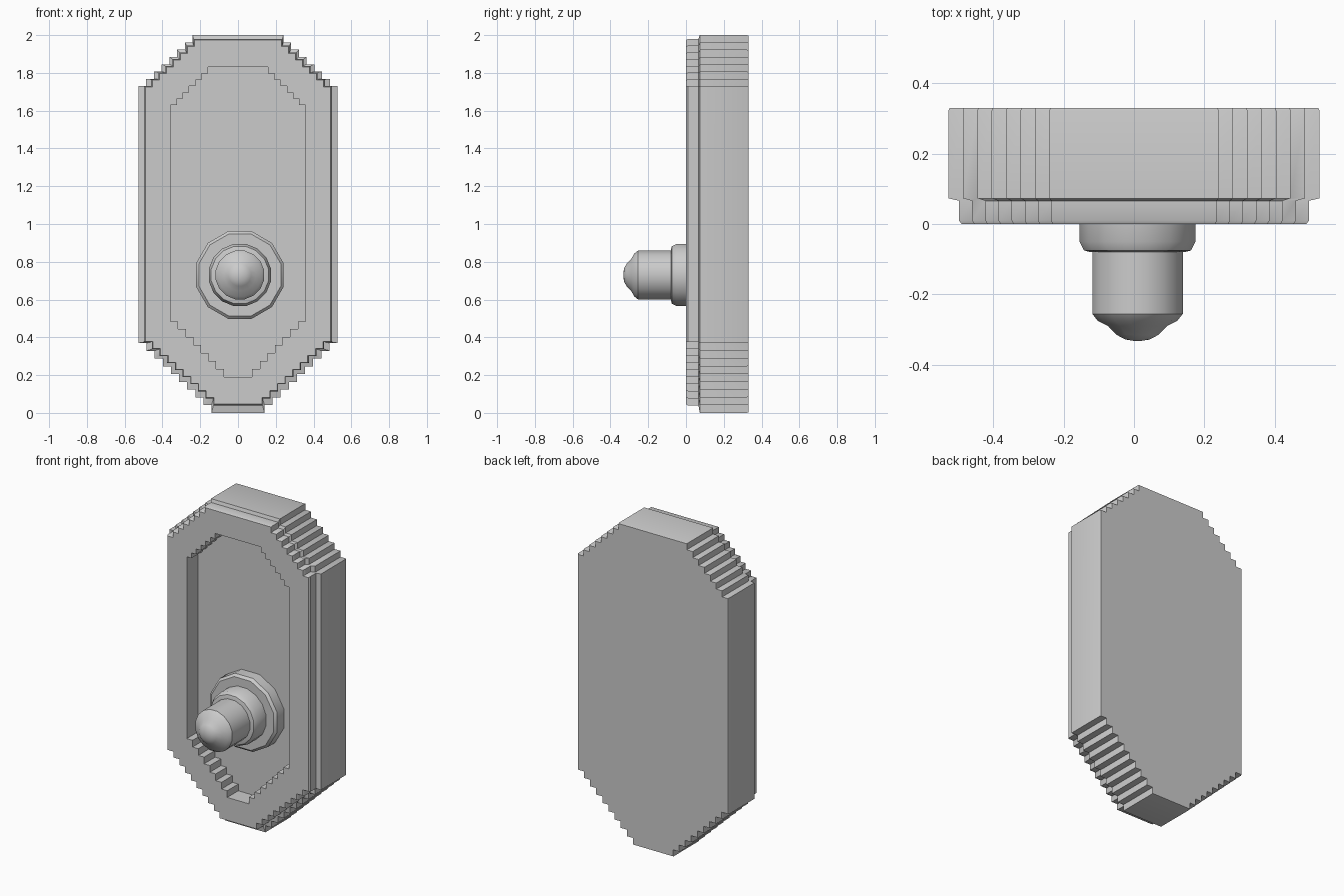
import bpy, bmesh, math
from mathutils import Matrix

cube = bpy.data.objects.get("Cube")
if cube:
    bpy.data.objects.remove(cube)

grey = bpy.data.materials.new("light grey")
grey.use_nodes = True
colour = (0.6, 0.6, 0.6, 1)
grey.diffuse_color = colour
grey.node_tree.nodes["Principled BSDF"].inputs["Base Color"].default_value = colour


def add_object(name, bm):
    bmesh.ops.recalc_face_normals(bm, faces=bm.faces)
    mesh = bpy.data.meshes.new(name)
    bm.to_mesh(mesh)
    bm.free()
    mesh.materials.append(grey)
    obj = bpy.data.objects.new(name, mesh)
    bpy.context.collection.objects.link(obj)
    bpy.ops.object.select_all(action="DESELECT")
    obj.select_set(True)
    bpy.context.view_layer.objects.active = obj
    bpy.ops.object.shade_smooth_by_angle(angle=math.radians(35))
    return obj


def stairs(start, end, steps):
    """Corner points of a staircase, rising first and then moving sideways."""
    (x0, z0), (x1, z1) = start, end
    points = [start]
    for i in range(steps):
        x = x0 + (x1 - x0) * i / steps
        z = z0 + (z1 - z0) * (i + 1) / steps
        points += [(x, z), (x + (x1 - x0) / steps, z)]
    return points


def outline(half, foot, bottom, low, high, top, head, low_steps, high_steps):
    """Mirrored eight-sided plaque outline with stepped diagonals."""
    right = stairs((foot, bottom), (half, low), low_steps)
    right += stairs((head, top), (half, high), high_steps)[::-1]
    return right + [(-x, z) for x, z in reversed(right)]


def loop(bm, points, y):
    return [bm.verts.new((x, y, z)) for x, z in points]


def bridge(bm, a, b):
    for i in range(len(a)):
        j = (i + 1) % len(a)
        bm.faces.new((a[i], a[j], b[j], b[i]))


def loop_edges(bm, verts):
    return [bm.edges.get((v, verts[i - 1])) for i, v in enumerate(verts)]


# Plaque: stepped outer case, narrower front rim, recessed panel
case = outline(0.527, 0.14, 0.0, 0.37, 1.73, 2.0, 0.24, 9, 7)
rim = outline(0.497, 0.13, 0.04, 0.375, 1.73, 1.98, 0.235, 9, 7)
rim_edge = [(x * 0.985, 1 + (z - 1) * 0.994) for x, z in rim]
opening = outline(0.357, 0.075, 0.19, 0.485, 1.63, 1.83, 0.16, 7, 6)

bm = bmesh.new()
back_edge = [(x * 0.992, 1 + (z - 1) * 0.997) for x, z in case]
layers = [loop(bm, back_edge, 0.33), loop(bm, case, 0.322),
          loop(bm, case, 0.073), loop(bm, rim, 0.066),
          loop(bm, rim, 0.01), loop(bm, rim_edge, 0)]
for a, b in zip(layers, layers[1:]):
    bridge(bm, a, b)
bm.faces.new(layers[0])
lip = loop(bm, opening, 0)
floor = loop(bm, opening, 0.11)
bridge(bm, lip, floor)
bm.faces.new(floor)
bmesh.ops.triangle_fill(bm, use_beauty=True,
                        edges=loop_edges(bm, layers[-1]) + loop_edges(bm, lip))
add_object("plaque", bm)


def turned(name, profile, sides):
    """Revolve (radius, y) pairs around the knob axis."""
    bm = bmesh.new()
    rings = []
    for radius, y in profile:
        angles = [math.tau * (i + 0.5) / sides for i in range(sides)]
        rings.append(loop(bm, [(radius * math.cos(a), radius * math.sin(a))
                               for a in angles], y))
    for a, b in zip(rings, rings[1:]):
        bridge(bm, a, b)
    bm.faces.new(rings[0])
    bm.faces.new(rings[-1])
    bm.transform(Matrix.Translation((0.01, 0, 0.73)))
    return add_object(name, bm)


# Knob: base flange, collar and rounded push button
turned("base_flange", [(0.24, 0.12), (0.24, 0.045), (0.225, 0.03)], 12)
turned("collar", [(0.168, 0.04), (0.168, -0.05), (0.155, -0.075), (0.135, -0.08)], 16)
turned("button", [(0.131, -0.07), (0.131, -0.255), (0.115, -0.275), (0.085, -0.29),
                  (0.06, -0.315), (0.035, -0.328), (0.01, -0.332)], 16)
